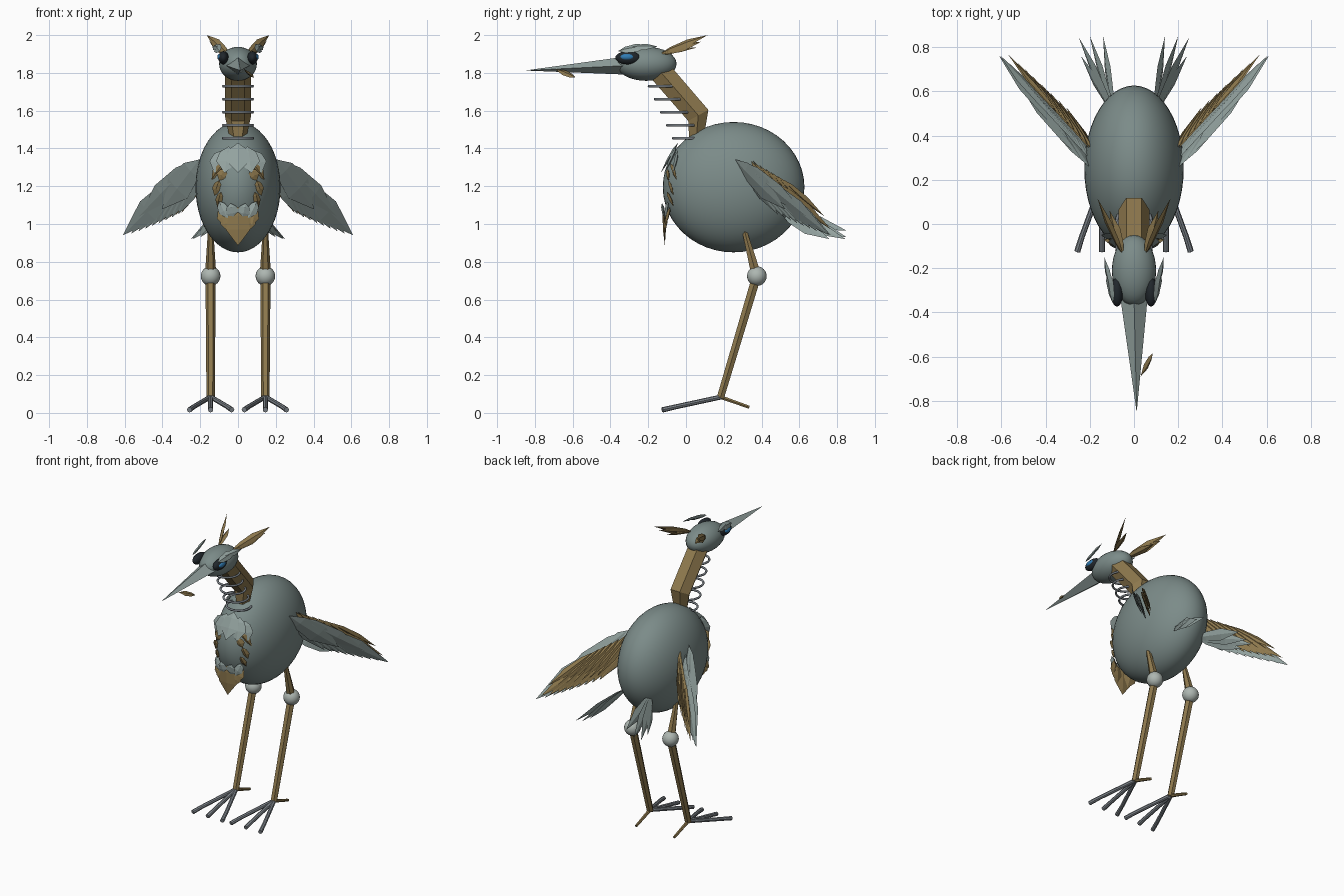
import bpy, bmesh, math
from mathutils import Vector as V

if "Cube" in bpy.data.objects:
    bpy.data.objects.remove(bpy.data.objects["Cube"])


def mat(name, col):
    m = bpy.data.materials.new(name)
    m.diffuse_color = (*col, 1)
    m.use_nodes = True
    m.node_tree.nodes["Principled BSDF"].inputs["Base Color"].default_value = m.diffuse_color
    return m


GREY = mat("slate_grey", (.20, .26, .25))
PALE = mat("pale_feather_grey", (.29, .36, .345))
BONE = mat("light_knee_grey", (.42, .47, .44))
STEEL = mat("steel_grey", (.22, .245, .27))
BROWN = mat("ochre_brown", (.27, .19, .075))
BLACK = mat("eye_black", (.015, .02, .025))
BLUE = mat("eye_blue", (.03, .2, .45))


def finish(bm, name, material, smooth=0):
    bmesh.ops.recalc_face_normals(bm, faces=bm.faces)
    me = bpy.data.meshes.new(name)
    bm.to_mesh(me)
    bm.free()
    ob = bpy.data.objects.new(name, me)
    bpy.context.collection.objects.link(ob)
    me.materials.append(material)
    if smooth:
        me.shade_smooth()
    return ob


def ball(name, c, r, material, seg=32):
    bm = bmesh.new()
    bmesh.ops.create_uvsphere(bm, u_segments=seg, v_segments=seg // 2, radius=1)
    bmesh.ops.scale(bm, vec=V(r), verts=bm.verts)
    bmesh.ops.translate(bm, vec=V(c), verts=bm.verts)
    return finish(bm, name, material, 1)


def loft(bm, path, radii, sides, squash=1):
    # polygon rings along a path, capped at both ends
    path = [V(p) for p in path]
    rings = []
    for i, p in enumerate(path):
        d = (path[min(i + 1, len(path) - 1)] - path[max(i - 1, 0)]).normalized()
        u = (V((1, 0, 0)) - d * d.x).normalized()
        v = d.cross(u) * squash
        rings.append([bm.verts.new(p + radii[i] * (u * math.cos(t) + v * math.sin(t)))
                      for t in (2 * math.pi * k / sides for k in range(sides))])
    for a, b in zip(rings, rings[1:]):
        for k in range(sides):
            bm.faces.new((a[k], a[(k + 1) % sides], b[(k + 1) % sides], b[k]))
    bm.faces.new(rings[0])
    bm.faces.new(rings[-1])


def tube(name, path, radii, sides, material, squash=1):
    bm = bmesh.new()
    loft(bm, path, radii, sides, squash)
    return finish(bm, name, material)


def feather(bm, base, tip, width, normal, rib=.008):
    # pointed leaf with a raised midrib on both faces
    base, tip = V(base), V(tip)
    d = tip - base
    n = V(normal)
    n = (n - d * (n.dot(d) / d.length_squared)).normalized()
    side = d.normalized().cross(n) * width / 2
    v = bm.verts.new
    b, t = v(base), v(tip)
    l = [v(base + d * f + side * k) for f, k in ((.22, .75), (.58, 1))]
    r = [v(base + d * f - side * k) for f, k in ((.22, .75), (.58, 1))]
    for s in (1, -1):
        m = [v(base + d * f + n * rib * s) for f in (.22, .58)]
        for e in (l, r):
            bm.faces.new((b, e[0], m[0]))
            bm.faces.new((e[0], e[1], m[1], m[0]))
            bm.faces.new((e[1], t, m[1]))


def feathers(name, items, material, s=1):
    # items hold base, tip, width, normal; s mirrors in x
    bm = bmesh.new()
    for b, t, w, n in items:
        feather(bm, (s * b[0], b[1], b[2]), (s * t[0], t[1], t[2]), w, (s * n[0], n[1], n[2]))
    return finish(bm, name, material)


# body, head and beak
ball("body", (0, .252, 1.195), (.225, .375, .345), GREY, 48)
ball("head", (0, -.21, 1.848), (.1, .16, .09), GREY)
tube("beak", [(0, -.33, 1.838), (.012, -.845, 1.813)], [.062, .001], 4, PALE, .75)
feathers("beak_morsel", [((.085, -.585, 1.775), (.03, -.69, 1.82), .035, (1, .5, .3))], BROWN)

# bent six-sided neck with loose rings
tube("neck", [(0, -.13, 1.8), (0, .065, 1.575), (0, .055, 1.46)], [.07, .07, .045], 6, BROWN)
for i in range(5):
    bm = bmesh.new()
    N, M = 28, 6
    grid = []
    for j in range(N):
        a = 2 * math.pi * j / N
        row = []
        for k in range(M):
            q = .085 - .007 + .007 * math.cos(2 * math.pi * k / M)
            row.append(bm.verts.new((q * math.cos(a), -.118 + .032 * i + q * math.sin(a),
                                     1.73 - .069 * i + .007 * math.sin(2 * math.pi * k / M))))
        grid.append(row)
    for j in range(N):
        for k in range(M):
            a, b = grid[j], grid[(j + 1) % N]
            bm.faces.new((a[k], b[k], b[(k + 1) % M], a[(k + 1) % M]))
    finish(bm, f"neck_ring_{i}", STEEL, 1)

# wing axes: along, across and outward-facing
S, T = V((.19, .28, 1.35)), V((.61, .76, .94))
L = (T - S).length
A = (T - S) / L
W = V((-.5, -.1, -.6)).normalized()
W = (W - A * W.dot(A)).normalized()
O = W.cross(A).normalized()


def wing_row(count, depth, width, reach):
    out = []
    for i in range(count):
        f = i / (count - 1)
        base = S + A * (.02 + .28 * f) + W * (.03 - .04 * f) + O * (depth - .002 * i)
        tip = S + A * L * (.48 + (reach - .48) * f) + W * .13 * (1 - f) ** .8 + O * (depth - .002 * i)
        out.append((base, tip, width, O))
    return out


for s, side in ((1, "right"), (-1, "left")):
    # eye, brow and crest
    ball(f"eye_rim_{side}", (s * .077, -.308, 1.88), (.028, .066, .035), BLACK, 24)
    ball(f"eye_{side}", (s * .093, -.312, 1.884), (.017, .038, .018), BLUE, 20)
    feathers(f"brow_{side}", [((.095, -.36, 1.915), (.12, -.19, 1.945), .055, (.8, -.3, .6)),
                              ((.10, -.30, 1.935), (.135, -.15, 1.94), .04, (.8, -.3, .6))], PALE, s)
    feathers(f"crest_{side}", [((.05, -.14, 1.9), t, .05, n) for t, n in (
        ((.165, .115, 2.0), (.6, -.4, .5)), ((.15, .08, 1.965), (.8, -.3, .4)),
        ((.11, .06, 1.935), (.4, -.3, 1)))], BROWN, s)

    # layered wing: pale front, brown back
    cover = [(S + A * .0 + W * .0 + O * .025, S + A * .42 + W * .05 + O * .02, .15, O),
             (S + A * .05 - W * .02 + O * .02, S + A * .58 - W * .01 + O * .012, .11, O),
             (S + A * .18 + O * .012, T, .13, O)]
    feathers(f"wing_front_{side}", wing_row(9, .01, .085, 1) + cover, PALE, s)
    feathers(f"wing_back_{side}", wing_row(9, -.022, .07, .95) +
             [(b - W * .03, t - W * .03, w, n) for b, t, w, n in wing_row(7, -.04, .05, .85)], BROWN, s)

    # tail fan
    feathers(f"tail_{side}", [((.09, .5, 1.06), t, .075, (1, -.4, .5)) for t in (
        (.25, .845, .92), (.2, .85, .93), (.14, .85, .965), (.24, .76, .92))], PALE, s)

    # leg
    x = s * .145
    tube(f"thigh_{side}", [(x, .30, 1.0), (x, .372, .73)], [.012, .03], 6, BROWN)
    ball(f"knee_{side}", (x, .375, .724), (.052, .052, .052), BONE, 24)
    tube(f"shin_{side}", [(x, .37, .71), (x, .182, .08)], [.027, .022], 6, BROWN)
    # toes
    bm = bmesh.new()
    for k in (-1, 0, 1):
        loft(bm, [(x, .19, .085), (x + k * .09, -.055, .032), (x + k * .112, -.125, .016)],
             [.013, .013, .014], 8)
    finish(bm, f"front_toes_{side}", STEEL)
    tube(f"back_toe_{side}", [(x, .17, .088), (x, .335, .03)], [.012, .009], 6, BROWN)


# breast feathers resting on the body
def on(x, z, off):
    k = max(0, 1 - (x / .225) ** 2 - ((z - 1.195) / .345) ** 2)
    return V((x, .252 - .375 * math.sqrt(k) - off, z))


def breast(name, rows, material, off):
    items = []
    for x0, z0, x1, z1, w in rows:
        for s in ((1, -1) if x0 else (1,)):
            tip = on(s * x1, z1, off)
            tip.y = min(tip.y, -.03)
            if z1 < 1.05:
                tip.y = -.112
            items.append((on(s * x0, z0, off), tip, w, (s * x0 * 2, -1, .1)))
    feathers(name, items, material)


breast("breast_upper", [(0, 1.43, 0, 1.27, .13), (.05, 1.41, .07, 1.27, .11),
                        (.085, 1.39, .125, 1.27, .09)], PALE, .02)
breast("breast_side_tufts", [(.08, 1.32, .14, 1.235, .05), (.07, 1.29, .10, 1.23, .06),
                             (.10, 1.23, .125, 1.15, .05), (.09, 1.17, .11, 1.09, .04)], BROWN, .01)
breast("breast_lower", [(.1, 1.12, .055, 1.03, .06), (.04, 1.11, .02, 1.02, .07)], PALE, .022)
breast("breast_tip", [(0, 1.09, 0, .885, .13), (.06, 1.08, .04, .95, .09),
                      (.09, 1.09, .075, .99, .06)], BROWN, .012)
